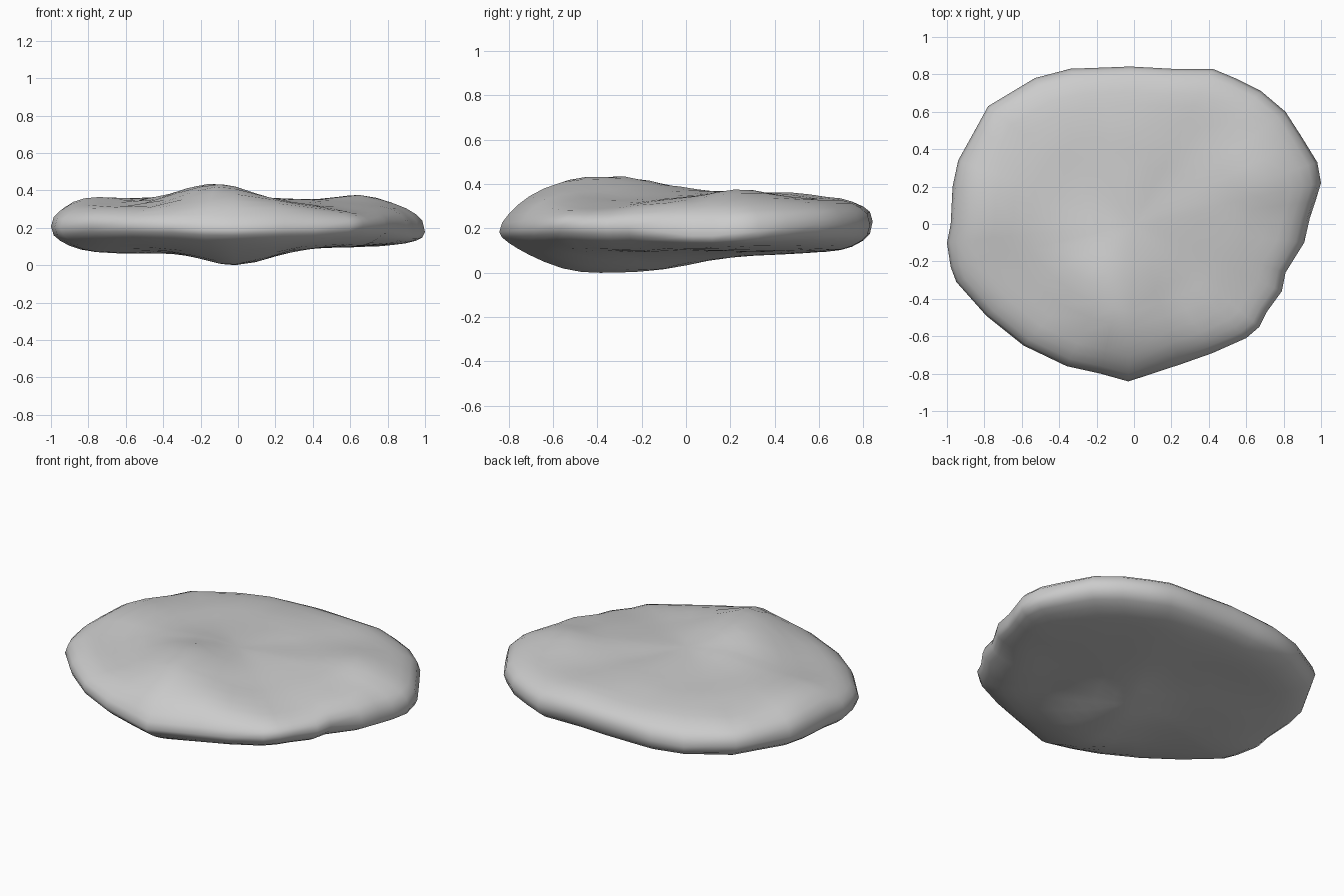
import bpy, bmesh
from math import exp, hypot
from mathutils import Vector, noise

cube = bpy.data.objects.get("Cube")
if cube:
    bpy.data.objects.remove(cube, do_unlink=True)

# Irregular rim of the slab, counter-clockwise
OUTLINE = [(.94, .03), (.97, .12), (1, .22), (.98, .33), (.9, .46), (.81, .6), (.68, .71), (.54, .78),
           (.42, .83), (.2, .83), (-.02, .842), (-.2, .835), (-.34, .83), (-.53, .78),
           (-.68, .69), (-.78, .63), (-.84, .52), (-.94, .34), (-.97, .2), (-.98, 0),
           (-1, -.1), (-.98, -.23), (-.95, -.31), (-.79, -.49), (-.59, -.65), (-.36, -.76),
           (-.18, -.8), (-.03, -.842), (.25, -.75), (.42, -.69), (.6, -.61), (.67, -.55),
           (.71, -.47), (.79, -.36), (.81, -.26), (.91, -.1)]
# Rounded edge: (scale of the rim, fraction of the full height)
RINGS = [(.985, .4), (.95, .62), (.9, .8), (.84, .91), (.76, .97), (.66, 1), (.56, 1),
         (.46, 1), (.36, 1), (.25, 1), (.13, 1)]


def bump(x, y, cx, cy, radius):
    return exp(-(hypot(x - cx, y - cy) / radius) ** 2)


def rough(x, y, seed):
    return noise.noise(Vector((x * 3, y * 3, seed))) + .5 * noise.noise(Vector((x * 6, y * 6, seed)))


# Low dome with a ridge towards the front and knolls on both sides
def top_height(x, y):
    return (.335 + .035 * bump(x, y, -.1, .2, .6)
            + .075 * bump(x, y, -.15, -.3, .25) + .055 * bump(x, y, -.05, -.55, .2)
            + .035 * bump(x, y, .64, .27, .16) + .04 * bump(x, y, -.85, .1, .2)
            - .035 * bump(x, y, -.5, -.5, .22) - .03 * bump(x, y, .6, -.4, .25)
            + .012 * rough(x, y, 2.5))


# Underside bulging down along the front half
def bottom_height(x, y):
    return (.11 - .025 * bump(x, y, 0, .1, .6) - .03 * bump(x, y, -.7, -.1, .35)
            - .08 * bump(x, y, -.03, -.48, .25) - .065 * bump(x, y, -.03, -.15, .25)
            + .01 * rough(x, y, 8.5))


def rim_height(x, y):
    return (.215 + .03 * bump(x, y, 0, .85, .4) - .045 * bump(x, y, .95, .15, .25)
            - .015 * bump(x, y, -.1, -.8, .3) + .02 * rough(x, y, 5.5))


bm = bmesh.new()
count = len(OUTLINE)
rim = [bm.verts.new((x, y, rim_height(x, y))) for x, y in OUTLINE]


# Close one side with shrinking rings and a centre point
def add_side(height, upward):
    def face(*verts):
        bm.faces.new(verts if upward else verts[::-1])
    outer = rim
    for scale, rise in RINGS:
        inner = []
        for x, y in OUTLINE:
            base = rim_height(x, y)
            px, py = x * scale, y * scale
            # The front edge slopes more gently than the back
            blend = rise ** (1 + .5 * max(0, -y))
            inner.append(bm.verts.new((px, py, base + (height(px, py) - base) * blend)))
        for i in range(count):
            j = (i + 1) % count
            face(outer[i], outer[j], inner[j], inner[i])
        outer = inner
    centre = bm.verts.new((0, 0, height(0, 0)))
    for i in range(count):
        face(outer[i], outer[(i + 1) % count], centre)


add_side(top_height, True)
add_side(bottom_height, False)

# Rest the lowest point on the ground
lowest = min(v.co.z for v in bm.verts)
bmesh.ops.translate(bm, verts=bm.verts, vec=(0, 0, -lowest))

mesh = bpy.data.meshes.new("flat_stone")
bm.to_mesh(mesh)
bm.free()
stone = bpy.data.objects.new("flat_stone", mesh)
bpy.context.collection.objects.link(stone)

# Plain stone colour
grey = bpy.data.materials.new("stone_grey")
grey.use_nodes = True
colour = (.6, .6, .6, 1)
grey.diffuse_color = colour
grey.node_tree.nodes["Principled BSDF"].inputs["Base Color"].default_value = colour
mesh.materials.append(grey)

# Smooth shading
bpy.context.view_layer.objects.active = stone
stone.select_set(True)
bpy.ops.object.shade_smooth_by_angle(angle=1.0)
